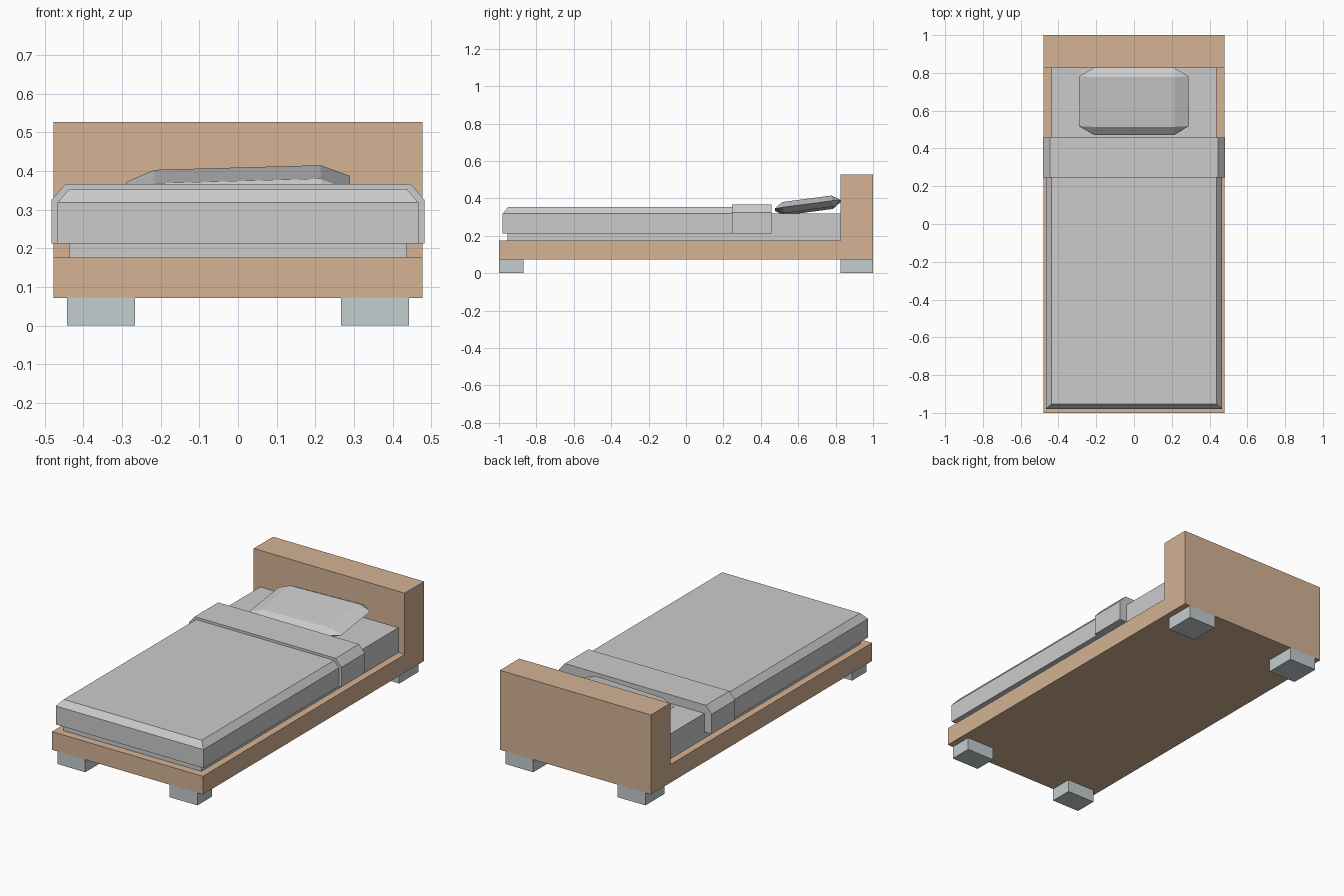
import bpy, math

if "Cube" in bpy.data.objects:
    bpy.data.objects.remove(bpy.data.objects["Cube"])


def material(name, rgb):
    m = bpy.data.materials.new(name)
    m.diffuse_color = (*rgb, 1)
    m.use_nodes = True
    m.node_tree.nodes["Principled BSDF"].inputs["Base Color"].default_value = m.diffuse_color
    return m


wood = material("wood", (0.66, 0.45, 0.30))
foot_grey = material("foot_grey", (0.55, 0.61, 0.62))
cloth = material("cloth", (0.65, 0.65, 0.63))


def loft(name, rings, mat=None):
    """Closed solid through rings with equal point counts."""
    n = len(rings[0])
    verts = [p for r in rings for p in r]
    faces = [list(range(n))[::-1], [len(verts) - n + i for i in range(n)]]
    for k in range(len(rings) - 1):
        for i in range(n):
            a, b, j = k * n, (k + 1) * n, (i + 1) % n
            faces.append([a + i, a + j, b + j, b + i])
    me = bpy.data.meshes.new(name)
    me.from_pydata(verts, [], faces)
    ob = bpy.data.objects.new(name, me)
    bpy.context.collection.objects.link(ob)
    if mat:
        me.materials.append(mat)
    return ob


def rect(x0, x1, y0, y1, z):
    return [(x0, y0, z), (x1, y0, z), (x1, y1, z), (x0, y1, z)]


def box(name, x, y, z, mat=None):
    return loft(name, [rect(*x, *y, z[0]), rect(*x, *y, z[1])], mat)


# Wooden base and headboard: one L profile extruded across x
profile = [(-1, 0.072), (1, 0.072), (1, 0.527), (0.825, 0.527), (0.825, 0.176), (-1, 0.176)]
loft("bed_frame", [[(x, y, z) for y, z in profile] for x in (-0.478, 0.478)], wood)

# Four feet
for side, xs in (("left", (-0.443, -0.267)), ("right", (0.267, 0.443))):
    for end, ys in (("front", (-1, -0.87)), ("back", (0.825, 1))):
        box(f"{end}_{side}_foot", xs, ys, (0, 0.072), foot_grey)

# Mattress
box("mattress", (-0.437, 0.437), (-0.955, 0.825), (0.176, 0.318))

# Blanket, bevelled along the sides and foot end
loft("blanket", [rect(-0.467, 0.467, -0.98, 0.25, 0.212),
                 rect(-0.467, 0.467, -0.98, 0.25, 0.318),
                 rect(-0.437, 0.437, -0.952, 0.25, 0.353)], cloth)

# Folded-over top of the blanket
fold = [(-0.483, 0.212), (0.483, 0.212), (0.483, 0.325), (0.446, 0.367), (-0.446, 0.367), (-0.483, 0.325)]
loft("blanket_fold", [[(x, y, z) for x, z in reversed(fold)] for y in (0.245, 0.458)])

# Pillow: flat octagon rim between smaller top and bottom panels, tilted
px, py, rx, ry, h = 0.215, 0.133, 0.29, 0.177, 0.03


def panel(z):
    return [(sx * px, sy * py, z) for sx, sy in ((-1, -1), (1, -1), (1, 1), (-1, 1))]


rim = [(-px, -ry, 0), (px, -ry, 0), (rx, -py, 0), (rx, py, 0),
       (px, ry, 0), (-px, ry, 0), (-rx, py, 0), (-rx, -py, 0)]
verts = rim + panel(h) + panel(-h)
faces = [(8, 9, 10, 11), (15, 14, 13, 12)]
for i in range(4):
    a, b, c, j = 2 * i, 2 * i + 1, (2 * i + 2) % 8, (i + 1) % 4
    faces += [(a, b, 8 + j, 8 + i), (b, c, 8 + j),
              (b, a, 12 + i, 12 + j), (c, b, 12 + j)]
me = bpy.data.meshes.new("pillow")
me.from_pydata(verts, [], faces)
pillow = bpy.data.objects.new("pillow", me)
bpy.context.collection.objects.link(pillow)
pillow.location = (0, 0.65, 0.362)
pillow.rotation_euler = (math.radians(7.5), math.radians(-1.6), 0)
